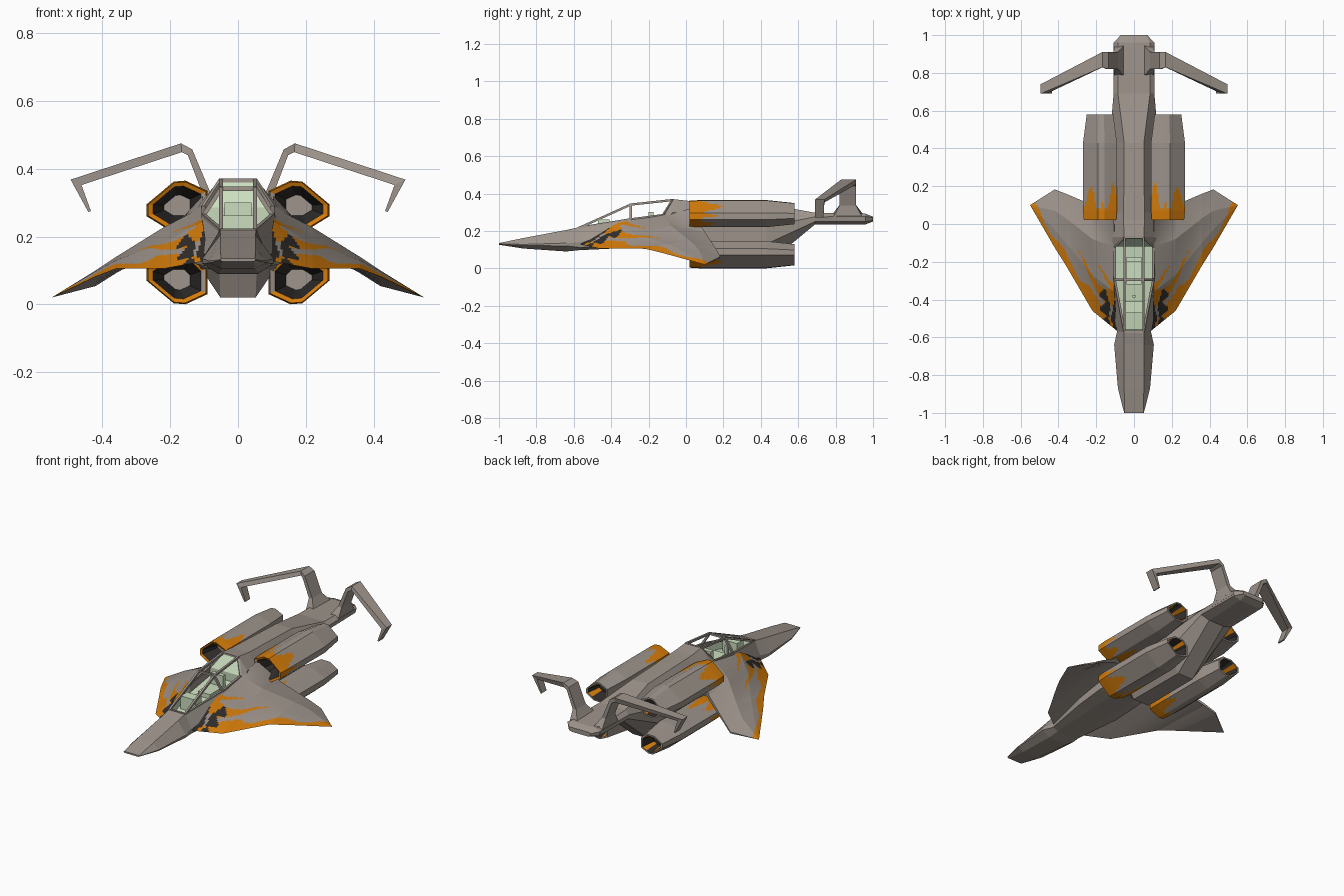
import bpy, bmesh, math
from mathutils import Vector

if "Cube" in bpy.data.objects:
    bpy.data.objects.remove(bpy.data.objects["Cube"])

def material(name, rgb):
    m = bpy.data.materials.new(name)
    m.diffuse_color = (*rgb, 1)
    m.use_nodes = True
    m.node_tree.nodes["Principled BSDF"].inputs["Base Color"].default_value = m.diffuse_color
    return m

MATS = [material("hull grey", (0.34, 0.295, 0.26)),
        material("flame orange", (0.66, 0.20, 0.003)),
        material("soot dark", (0.03, 0.027, 0.025)),
        material("cockpit green", (0.60, 0.73, 0.52))]
GREY, ORANGE, DARK, GREEN = range(4)

def finish(name, bm, mirror=False):
    me = bpy.data.meshes.new(name)
    bm.to_mesh(me)
    bm.free()
    for m in MATS:
        me.materials.append(m)
    ob = bpy.data.objects.new(name, me)
    bpy.context.collection.objects.link(ob)
    if mirror:
        ob.modifiers.new("Mirror", 'MIRROR').use_mirror_merge = False
    return ob

def loft(rings, rule=None, base=GREY):
    """Skin a list of closed rings; rule(i, j, centre) gives a face's colour."""
    bm = bmesh.new()
    vs = [[bm.verts.new(p) for p in r] for r in rings]
    n = len(rings[0])
    for i in range(len(vs) - 1):
        for j in range(n):
            k = (j + 1) % n
            f = bm.faces.new((vs[i][j], vs[i][k], vs[i + 1][k], vs[i + 1][j]))
            f.material_index = rule(i, j, f.calc_center_median()) if rule else base
    for i, r in ((0, vs[0]), (len(vs) - 1, vs[-1])):
        f = bm.faces.new(r)
        f.material_index = rule(i, -1, f.calc_center_median()) if rule else base
    bmesh.ops.recalc_face_normals(bm, faces=bm.faces)
    return bm

# Fuselage: y, then half profile from top to bottom as (x, z)
SECTIONS = [
    (-1.00, (.050, .135), (.052, .132), (.052, .130), (.045, .126)),
    (-0.87, (.052, .162), (.085, .128), (.085, .122), (.050, .106)),
    (-0.64, (.052, .205), (.105, .135), (.105, .120), (.060, .090)),
    (-0.57, (.053, .220), (.090, .140), (.090, .112), (.060, .097)),
    (-0.30, (.105, .262), (.140, .200), (.130, .120), (.060, .110)),
    (-0.12, (.105, .285), (.140, .245), (.135, .135), (.060, .115)),
    (-0.07, (.053, .370), (.110, .300), (.130, .140), (.060, .115)),
    (0.02, (.055, .360), (.110, .290), (.110, .105), (.055, .100)),
    (0.06, (.055, .358), (.110, .280), (.105, .100), (.052, .020)),
    (0.43, (.052, .345), (.130, .225), (.125, .130), (.050, .020)),
    (0.69, (.085, .297), (.108, .275), (.105, .250), (.050, .235)),
    (0.96, (.085, .292), (.108, .278), (.100, .250), (.060, .235)),
    (1.00, (.065, .276), (.070, .270), (.070, .256), (.055, .250)),
]
rings = [[(x, s[0], z) for x, z in s[1:]] + [(-x, s[0], z) for x, z in reversed(s[1:])]
         for s in SECTIONS]
bm = loft(rings, lambda i, j, c: GREEN if j == 7 and 3 <= i <= 5 else GREY)
tub = [f for f in bm.faces if f.material_index == GREEN and f.calc_center_median().y < -.12]
walls = bmesh.ops.inset_region(bm, faces=tub, thickness=.006, depth=-.05)["faces"]
for f in walls:
    f.material_index = GREEN
finish("fuselage", bm)

# Delta wing: top chord points from leading to trailing edge, at each span station
STATIONS = [
    [(.085, -.57, .130), (.105, -.36, .245), (.105, -.12, .287), (.105, .03, .320)],
    [(.220, -.46, .105), (.220, -.27, .180), (.220, -.08, .227), (.220, .10, .195)],
    [(.360, -.22, .105), (.360, -.10, .130), (.360, .03, .140), (.360, .16, .105)],
    [(.420, -.125, .082), (.420, -.03, .098), (.420, .07, .100), (.420, .183, .063)],
    [(.550, .10, .020)] * 4,
]
UNDER_Z = [.22, .17, .092, .054, .02]      # underside height at the trailing edge
N = 16

def spread(points):
    out = []
    for a, b in zip(points, points[1:]):
        out += [Vector(a).lerp(Vector(b), k / N) for k in range(N)]
    return out + [Vector(points[-1])]

def flame(x, y, d):
    """Flame paint on the wing; d is the distance behind the leading edge."""
    soot = d < .15 + .035 * math.sin(90 * x) and x < .165 + .018 * math.sin(80 * y)
    if soot and abs(x - .122 - .006 * math.sin(60 * y)) > .007:
        return DARK
    if d < .052 + .02 * math.sin(38 * x) + .04 * max(0, 1 - abs(x - .24) / .1):
        return ORANGE
    if x < .31 and abs(d - .165 - .025 * math.sin(28 * x)) < .04 * (.31 - x) / .17:
        return ORANGE
    if x < .20 and abs(d - .25 - .02 * math.sin(40 * x)) < .022 * (.20 - x) / .08:
        return ORANGE
    return GREY

bm = bmesh.new()
rows = [spread(c) for c in zip(*[spread(list(c)) for c in zip(*STATIONS)])]
under = spread([(*s[3][:2], z) for s, z in zip(STATIONS, UNDER_Z)])
top = [[bm.verts.new(p) for p in r] for r in rows]
low = [bm.verts.new(p) for p in under]
for i in range(len(top) - 1):
    a, b = top[i], top[i + 1]
    for j in range(len(a) - 1):
        f = bm.faces.new((a[j], b[j], b[j + 1], a[j + 1]))
        c = f.calc_center_median()
        f.material_index = flame(c.x, c.y, c.y - (a[0].co.y + b[0].co.y) / 2)
    # underside and trailing edge
    bm.faces.new((a[0], low[i], low[i + 1], b[0]))
    bm.faces.new((a[-1], b[-1], low[i + 1], low[i]))
bm.faces.new(top[0] + [low[0]])
bmesh.ops.remove_doubles(bm, verts=bm.verts, dist=1e-5)
bmesh.ops.recalc_face_normals(bm, faces=bm.faces)
finish("wing", bm, mirror=True)

# Engine pods: eight-sided tubes with recessed intake and exhaust
POD = [(.09, .335), (.155, .365), (.19, .362), (.27, .295),
       (.27, .26), (.205, .22), (.13, .22), (.09, .26)]
CX, CZ, SUB = .18, .292, 8
outline = [(a[0] + (b[0] - a[0]) * k / SUB, a[1] + (b[1] - a[1]) * k / SUB)
           for a, b in zip(POD, POD[1:] + POD[:1]) for k in range(SUB)]
profile = [(.12, .42), (.025, .78), (.02, .95)]                         # intake
profile += [(.02 + .0125 * k, min(1, .95 + .012 * k)) for k in range(1, 21)]
profile += [(.43, 1), (.58, .78), (.58, .66), (.50, .45)]               # exhaust
LAST = len(profile) - 1

def pod_paint(i, j, c):
    if j < 0:
        return GREY if i == 0 else DARK
    if i == 0:
        return DARK
    if i == 1:
        return GREY if j >= 7 * SUB else ORANGE
    if i == LAST - 1:
        return ORANGE if j % 16 < 5 else DARK
    tongue = .09 + .06 * math.sin(j * .75) + .05 * math.sin(j * .31 + 1)
    return ORANGE if c.y < max(.06, tongue) + .02 else GREY

for name, flip in (("upper_engine", False), ("lower_engine", True)):
    rings = []
    for y, s in profile:
        ring = [(CX + (x - CX) * s, y, CZ + (z - CZ) * s) for x, z in outline]
        rings.append([(x, y, .365 - z) for x, y, z in ring] if flip else ring)
    finish(name, loft(rings, pod_paint), mirror=True)

# Tail fins: bent blades given by inner (x, z), outer (x, z), y range
FIN = [((.050, .285), (.105, .260), .78, .95),
       ((.085, .338), (.108, .335), .82, .91),
       ((.135, .457), (.148, .440), .82, .91),
       ((.168, .475), (.166, .449), .83, .91),
       ((.494, .368), (.462, .352), .69, .74),
       ((.442, .273), (.434, .275), .69, .735)]
rings = [[(a[0], y0, a[1]), (b[0], y0, b[1]), (b[0], y1, b[1]), (a[0], y1, a[1])]
         for a, b, y0, y1 in FIN]
finish("tail_fin", loft(rings), mirror=True)

# Open canopy frame
def beam(name, a, b, r=.006, mirror=True):
    a, b = Vector(a), Vector(b)
    d = (b - a).normalized()
    u = d.cross(Vector((0, 0, 1)) if abs(d.z) < .9 else Vector((0, 1, 0))).normalized() * r
    v = d.cross(u).normalized() * r
    finish(name, loft([[p + u + v, p - u + v, p - u - v, p + u - v] for p in (a, b)]), mirror)

front, arch, rear = (.05, -.57, .217), (.05, -.295, .341), (.05, -.07, .365)
side, sill = (.102, -.295, .262), (.102, -.12, .285)
for name, a, b in (("windscreen_post", front, arch), ("roof_rail", arch, rear),
                   ("arch_post", arch, side), ("front_sill", front, side),
                   ("rear_sill", side, sill), ("rear_post", sill, rear)):
    beam(name, a, b)
for name, p in (("arch_bar", arch), ("rear_bar", rear), ("front_bar", front)):
    beam(name, p, (-p[0], p[1], p[2]), mirror=False)

# Cockpit fittings
def box(name, x, y0, y1, z0, z1):
    rings = [[(-x, y0, z), (x, y0, z), (x, y1, z), (-x, y1, z)] for z in (z0, z1)]
    finish(name, loft(rings, base=GREEN))

box("dashboard", .048, -.47, -.41, .18, .262)
box("control_stick", .008, -.39, -.375, .18, .25)
box("seat_base", .04, -.32, -.20, .19, .235)
box("seat_back", .04, -.20, -.175, .20, .30)
